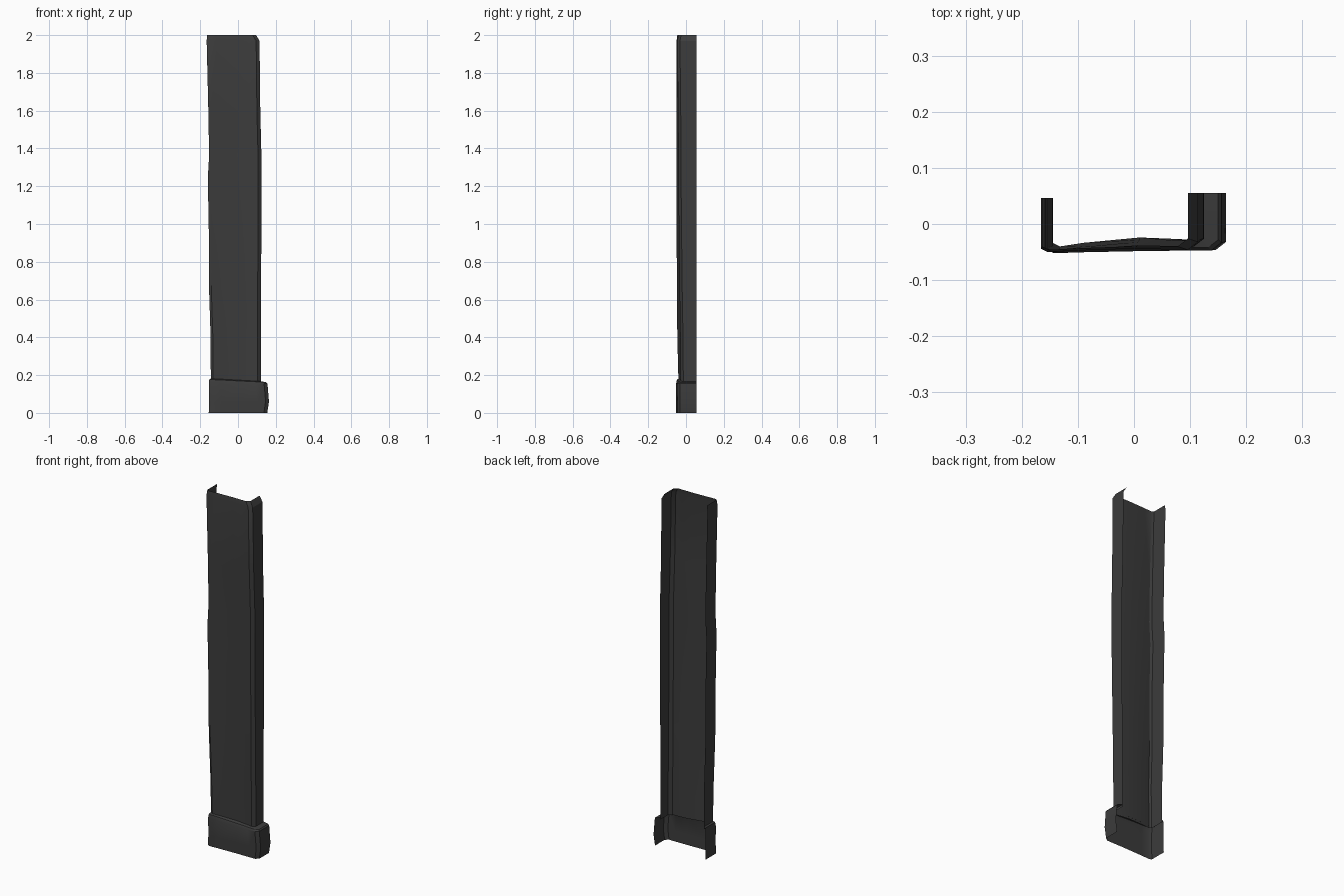
import bpy, bmesh, math

cube = bpy.data.objects.get("Cube")
if cube:
    bpy.data.objects.remove(cube, do_unlink=True)

# One dark colour for the whole trim
dark = bpy.data.materials.new("charcoal")
dark.use_nodes = True
colour = (0.045, 0.045, 0.045, 1)
dark.diffuse_color = colour
dark.node_tree.nodes["Principled BSDF"].inputs["Base Color"].default_value = colour


def channel(name, rows, back_left, back_right):
    """Loft an open U-shaped sheet; row = z, left x, right x, left y, middle y, right y, tilt."""
    bm = bmesh.new()
    rings = []
    for z, xl, xr, yl, ym, yr, tilt in rows:
        w = xr - xl
        profile = [(xl, back_left), (xl, yl + 0.006), (xl + 0.012, yl),
                   (xl + 0.2 * w, yl * 0.6 + ym * 0.4), (xl + 0.58 * w, ym),
                   (xr - 0.2 * w, ym * 0.4 + yr * 0.6), (xr - 0.018, yr),
                   (xr, yr + 0.014), (xr, back_right)]
        rings.append([bm.verts.new((x, y, z - tilt * (x - xl) / w)) for x, y in profile])
    for low, high in zip(rings, rings[1:]):
        for i in range(len(low) - 1):
            bm.faces.new((low[i], low[i + 1], high[i + 1], high[i]))
    mesh = bpy.data.meshes.new(name)
    bm.to_mesh(mesh)
    bm.free()
    mesh.materials.append(dark)
    obj = bpy.data.objects.new(name, mesh)
    bpy.context.collection.objects.link(obj)
    bpy.ops.object.select_all(action="DESELECT")
    obj.select_set(True)
    bpy.context.view_layer.objects.active = obj
    bpy.ops.object.shade_smooth_by_angle(angle=math.radians(30))


# Tall shaft, slightly warped along its length
channel("shaft", [
    (0.17, -0.144, 0.122, -0.040, -0.024, -0.028, 0.015),
    (0.40, -0.145, 0.122, -0.046, -0.028, -0.030, 0),
    (0.65, -0.153, 0.122, -0.048, -0.032, -0.034, 0),
    (1.00, -0.155, 0.124, -0.050, -0.036, -0.038, 0),
    (1.24, -0.160, 0.125, -0.050, -0.038, -0.040, 0),
    (1.36, -0.153, 0.124, -0.050, -0.038, -0.040, 0),
    (1.60, -0.157, 0.118, -0.050, -0.040, -0.042, 0),
    (1.97, -0.166, 0.114, -0.050, -0.044, -0.046, 0),
    (2.00, -0.163, 0.096, -0.046, -0.040, -0.040, 0),
], 0.046, 0.055)

# Flared foot with a sloping ledge that meets the shaft
channel("foot", [
    (0.00, -0.155, 0.155, -0.052, -0.046, -0.045, 0),
    (0.06, -0.153, 0.164, -0.052, -0.047, -0.046, 0),
    (0.155, -0.154, 0.156, -0.052, -0.048, -0.047, 0),
    (0.177, -0.152, 0.150, -0.048, -0.042, -0.042, 0.015),
    (0.182, -0.144, 0.122, -0.040, -0.024, -0.028, 0.015),
], 0.046, 0.055)
